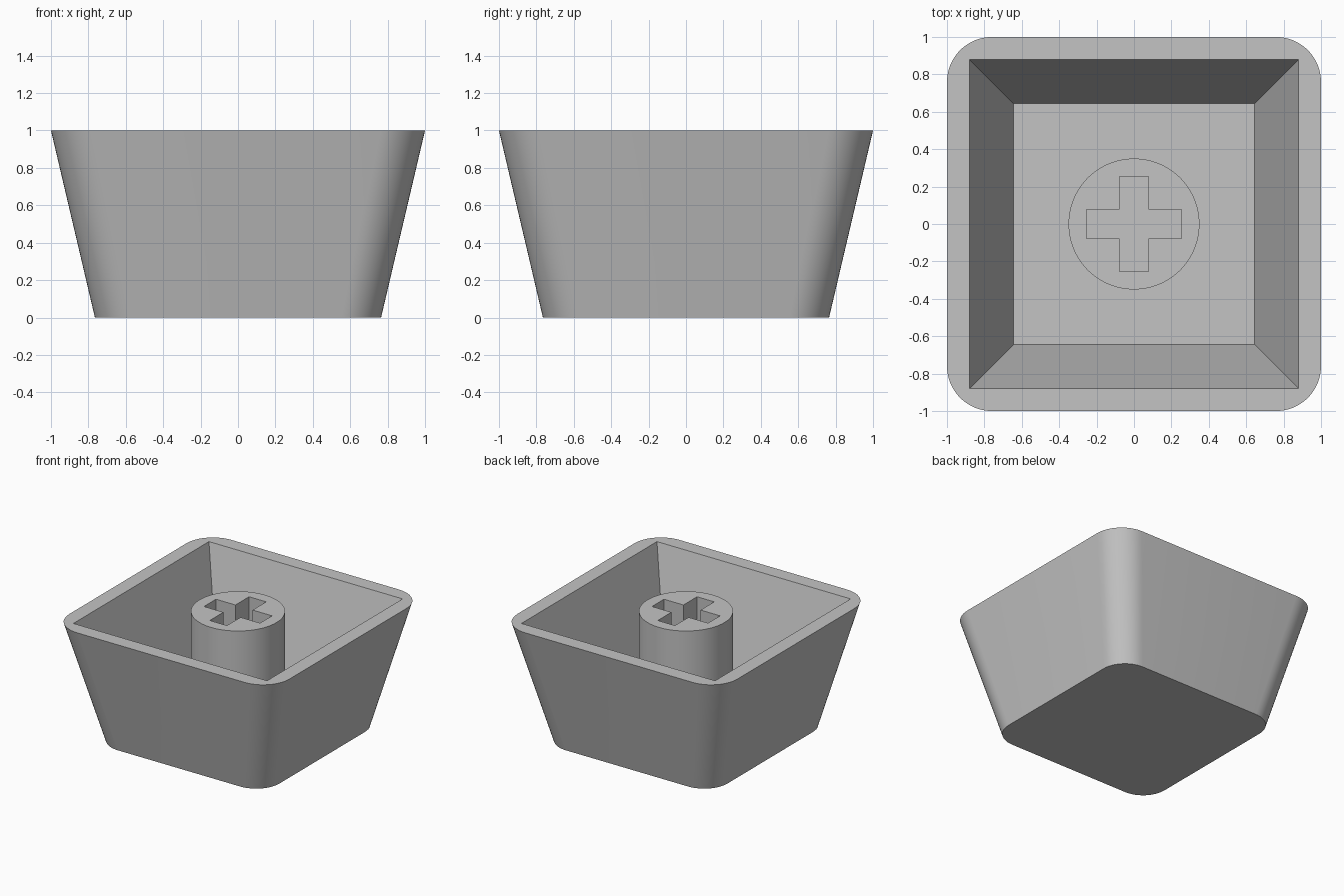
import bpy
import bmesh
import math

HEIGHT = 1.0
FLOOR_Z = 0.15          # inside floor of the cavity
CORNER_STEPS = 12

cube = bpy.data.objects.get("Cube")
if cube:
    bpy.data.objects.remove(cube, do_unlink=True)

# Single plastic colour
plastic = bpy.data.materials.new("grey_plastic")
plastic.use_nodes = True
plastic.diffuse_color = (0.55, 0.55, 0.55, 1)
shader = plastic.node_tree.nodes["Principled BSDF"]
shader.inputs["Base Color"].default_value = plastic.diffuse_color
shader.inputs["Roughness"].default_value = 0.6


def rounded_square(half, radius, z):
    """Ring of points; a zero radius gives sharp corners."""
    points = []
    for corner in range(4):
        middle = math.pi / 4 + corner * math.pi / 2
        cx = math.copysign(half - radius, math.cos(middle))
        cy = math.copysign(half - radius, math.sin(middle))
        for i in range(CORNER_STEPS + 1):
            a = (corner + i / CORNER_STEPS) * math.pi / 2
            points.append((cx + radius * math.cos(a), cy + radius * math.sin(a), z))
    return points


def circle(radius, z, count=96):
    turn = 2 * math.pi / count
    return [(radius * math.cos(i * turn), radius * math.sin(i * turn), z)
            for i in range(count)]


def plus_shape(arm, half_width, z):
    points = []
    for quarter in range(4):
        c, s = [(1, 0), (0, 1), (-1, 0), (0, -1)][quarter]
        for x, y in ((arm, -half_width), (arm, half_width), (half_width, half_width)):
            points.append((x * c - y * s, x * s + y * c, z))
    return points


def add_ring(bm, points):
    return [bm.verts.new(p) for p in points]


def join_rings(bm, a, b):
    for i in range(len(a)):
        j = (i + 1) % len(a)
        bm.faces.new((a[i], a[j], b[j], b[i]))


def finish(bm, name):
    bmesh.ops.remove_doubles(bm, verts=bm.verts, dist=0.0001)
    bmesh.ops.recalc_face_normals(bm, faces=bm.faces)
    mesh = bpy.data.meshes.new(name)
    bm.to_mesh(mesh)
    bm.free()
    mesh.materials.append(plastic)
    obj = bpy.data.objects.new(name, mesh)
    bpy.context.collection.objects.link(obj)
    bpy.ops.object.select_all(action="DESELECT")
    obj.select_set(True)
    bpy.context.view_layer.objects.active = obj
    bpy.ops.object.shade_smooth_by_angle(angle=math.radians(30))
    return obj


# Tapered shell: rounded outside, flat rim, sharp-cornered cavity
bm = bmesh.new()
rings = [add_ring(bm, rounded_square(*spec)) for spec in (
    (0.765, 0.21, 0),
    (1.0, 0.24, HEIGHT),
    (0.88, 0, HEIGHT),
    (0.645, 0, FLOOR_Z),
)]
for lower, upper in zip(rings, rings[1:]):
    join_rings(bm, lower, upper)
bm.faces.new(rings[0])
bmesh.ops.remove_doubles(bm, verts=bm.verts, dist=0.0001)
floor_edges = [e for e in bm.edges if e.is_boundary]
bmesh.ops.contextual_create(bm, geom=floor_edges)
finish(bm, "cap_shell")

# Round stem with a cross-shaped socket
bm = bmesh.new()
stem_base = add_ring(bm, circle(0.35, FLOOR_Z))
stem_top = add_ring(bm, circle(0.35, HEIGHT))
socket_top = add_ring(bm, plus_shape(0.255, 0.078, HEIGHT))
socket_base = add_ring(bm, plus_shape(0.255, 0.078, HEIGHT / 2))
join_rings(bm, stem_base, stem_top)
join_rings(bm, socket_top, socket_base)
bm.faces.new(socket_base)
top_edges = [e for e in bm.edges if all(v.co.z > HEIGHT - 0.001 for v in e.verts)]
bmesh.ops.triangle_fill(bm, edges=top_edges, use_beauty=True, normal=(0, 0, 1))
finish(bm, "socket_stem")
